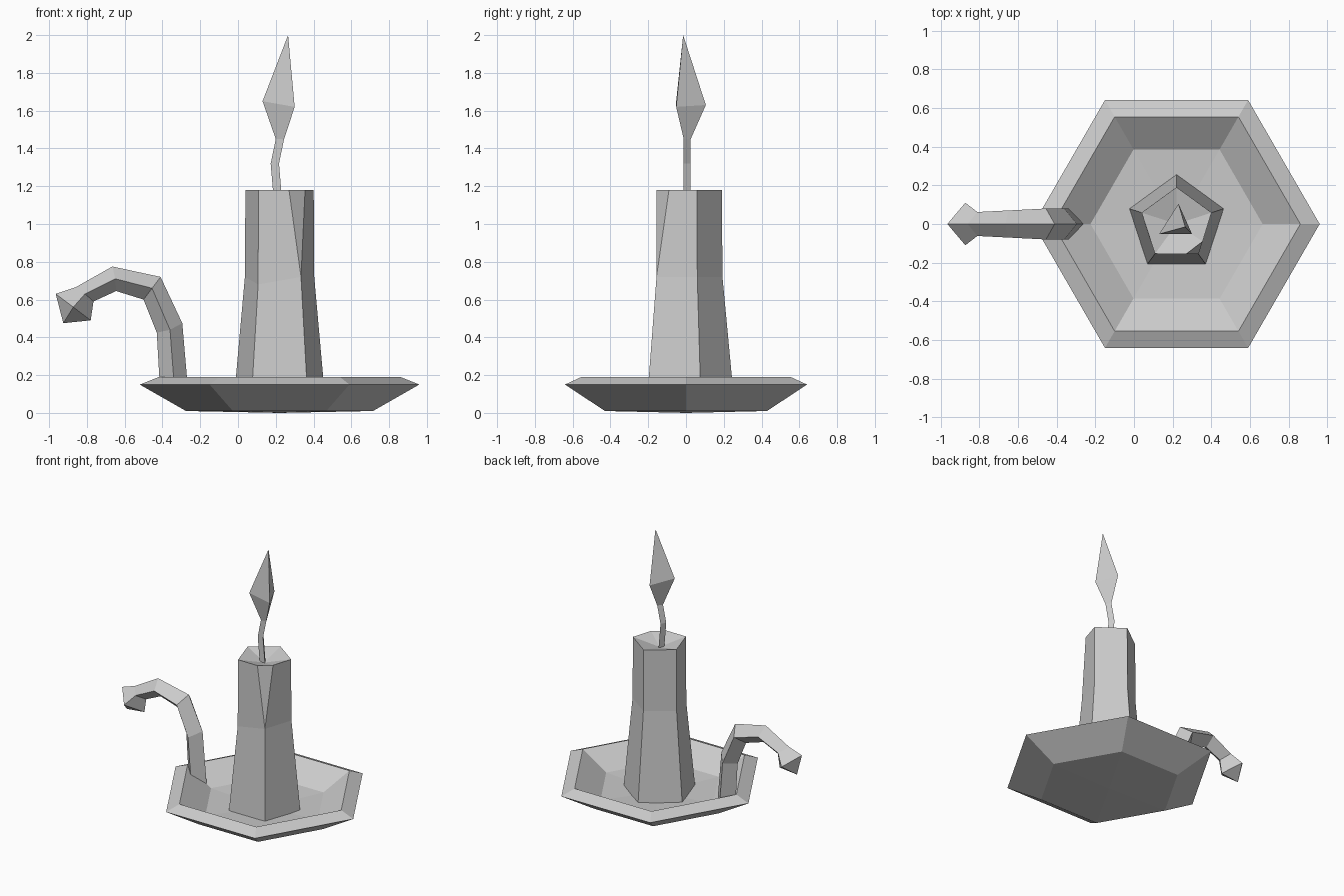
import bpy
import bmesh
from math import cos, sin, radians

cube = bpy.data.objects.get("Cube")
if cube:
    bpy.data.objects.remove(cube, do_unlink=True)

grey = bpy.data.materials.new("plain grey")
grey.use_nodes = True
colour = (0.6, 0.6, 0.6, 1)
grey.diffuse_color = colour
grey.node_tree.nodes["Principled BSDF"].inputs["Base Color"].default_value = colour


def ring(cx, radius, z, sides, start):
    """Regular polygon at height z."""
    angles = [radians(start + 360 * i / sides) for i in range(sides)]
    return [(cx + radius * cos(a), radius * sin(a), z) for a in angles]


def loft(name, rings, start_tip=None, end_tip=None):
    """Skin matching rings; close each end with a fan to a tip, or a flat cap."""
    bm = bmesh.new()
    loops = [[bm.verts.new(p) for p in r] for r in rings]
    n = len(loops[0])
    for a, b in zip(loops, loops[1:]):
        for i in range(n):
            j = (i + 1) % n
            bm.faces.new((a[i], a[j], b[j], b[i]))
    for loop, tip in ((loops[0], start_tip), (loops[-1], end_tip)):
        if tip:
            v = bm.verts.new(tip)
            for i in range(n):
                bm.faces.new((loop[i], loop[(i + 1) % n], v))
        else:
            bm.faces.new(loop)
    bmesh.ops.remove_doubles(bm, verts=bm.verts, dist=0.0005)
    bmesh.ops.recalc_face_normals(bm, faces=bm.faces)
    mesh = bpy.data.meshes.new(name)
    bm.to_mesh(mesh)
    bm.free()
    mesh.materials.append(grey)
    obj = bpy.data.objects.new(name, mesh)
    bpy.context.collection.objects.link(obj)
    return obj


AXIS = 0.22  # x of the dish and candle

# Hexagonal dish: underside, rim, lip, inner wall, shallow floor
dish_profile = [(0.495, 0.01), (0.74, 0.15), (0.64, 0.19), (0.445, 0.065)]
loft("dish", [ring(AXIS, r, z, 6, 0) for r, z in dish_profile],
     (AXIS, 0, 0), (AXIS, 0, 0.04))

# Five-sided candle; the front left corner splits in two towards the top
base, waist, top = [ring(AXIS, r, z, 5, 90)
                    for r, z in ((0.257, 0.04), (0.193, 0.72), (0.19, 1.18))]
waist[2] = (waist[2][0], waist[2][1], 0.68)
for r in (base, waist):
    r.insert(3, r[3])
top[3:4] = [(0.27, -0.155, 1.18), (0.355, -0.09, 1.18)]
loft("candle", [base, waist, top], None, (AXIS, 0, 1.13))


# Bent triangular wick
def wick_ring(x, z):
    return [(x - 0.022, -0.012, z), (x + 0.022, -0.012, z), (x, 0.025, z)]


wick_path = [(0.212, 1.12), (0.195, 1.32), (0.222, 1.45)]
loft("wick", [wick_ring(x, z) for x, z in wick_path])

# Three-sided flame
flame_belly = [(0.13, -0.052, 1.65), (0.30, -0.052, 1.62), (0.23, 0.105, 1.63)]
loft("flame", [wick_ring(*wick_path[-1]), flame_belly], None, (0.265, -0.015, 2.0))


# Curled diamond-section handle: outer ridge, side corners, inner ridge
def diamond(outer, side, inner, half_width):
    return [(outer[0], 0, outer[1]), (side[0], half_width, side[1]),
            (inner[0], 0, inner[1]), (side[0], -half_width, side[1])]


loft("handle", [
    diamond((-0.26, 0.07), (-0.335, 0.11), (-0.415, 0.16), 0.08),
    diamond((-0.295, 0.475), (-0.36, 0.44), (-0.43, 0.425), 0.08),
    diamond((-0.41, 0.72), (-0.455, 0.66), (-0.50, 0.60), 0.08),
    diamond((-0.665, 0.775), (-0.65, 0.71), (-0.645, 0.645), 0.07),
    diamond((-0.86, 0.665), (-0.81, 0.63), (-0.765, 0.59), 0.062),
    diamond((-0.965, 0.63), (-0.872, 0.56), (-0.78, 0.49), 0.11),
], None, (-0.925, 0.0, 0.475))
